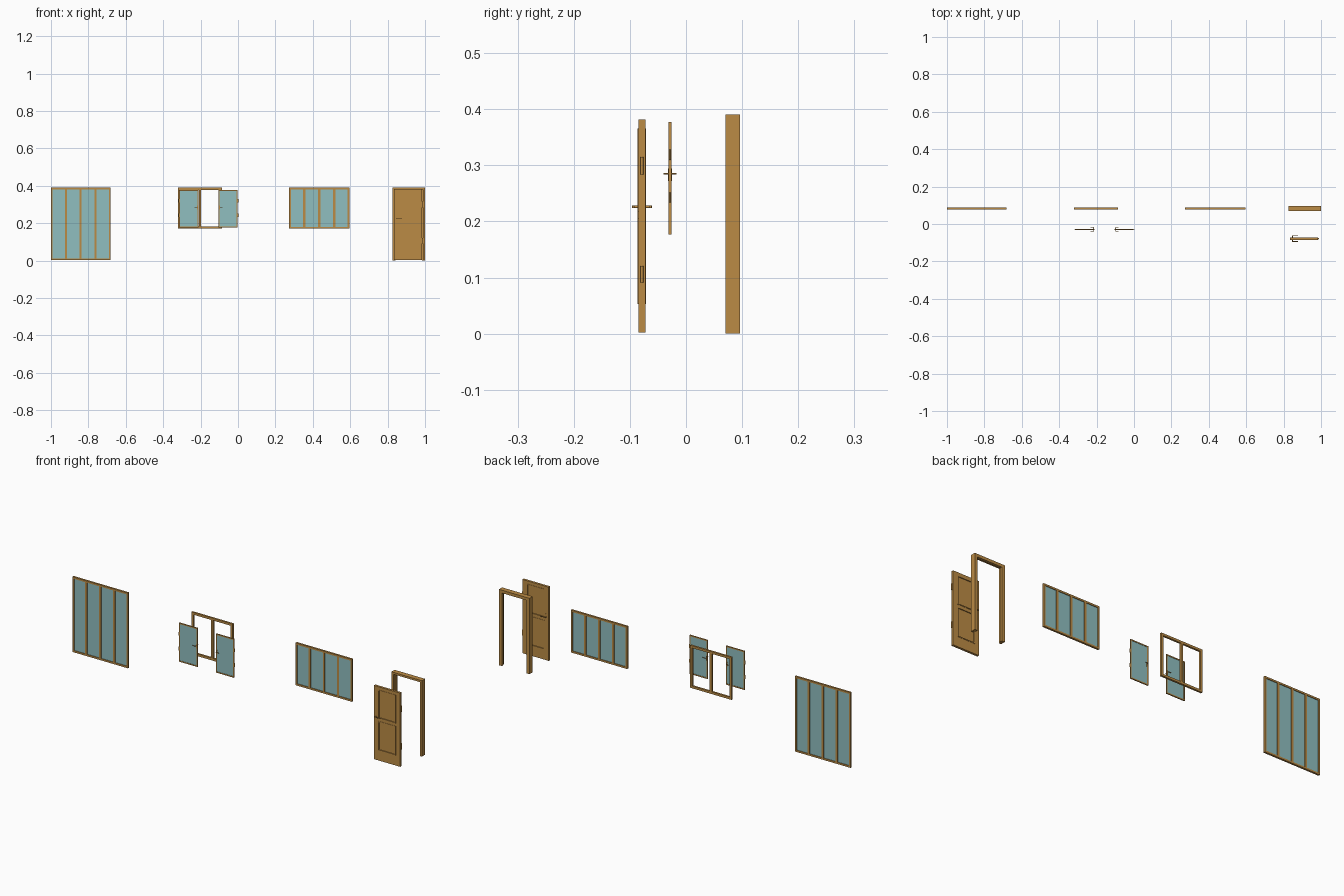
import bpy, bmesh
from mathutils import Vector, Matrix

if "Cube" in bpy.data.objects:
    bpy.data.objects.remove(bpy.data.objects["Cube"])


def material(name, rgb):
    m = bpy.data.materials.new(name)
    m.diffuse_color = (*rgb, 1)
    m.use_nodes = True
    m.node_tree.nodes["Principled BSDF"].inputs["Base Color"].default_value = m.diffuse_color
    return m


WOOD = material("wood", (0.50, 0.26, 0.06))
GLASS = material("glass", (0.28, 0.52, 0.53))


def build(name, boxes, mat, rods=()):
    """One object from boxes (x0,x1,y0,y1,z0,z1) and rods (start, end, radius)."""
    bm = bmesh.new()
    for x0, x1, y0, y1, z0, z1 in boxes:
        mtx = Matrix.Translation(((x0 + x1) / 2, (y0 + y1) / 2, (z0 + z1) / 2))
        mtx = mtx @ Matrix.Diagonal((x1 - x0, y1 - y0, z1 - z0, 1))
        bmesh.ops.create_cube(bm, size=1, matrix=mtx)
    for a, b, r in rods:
        a, b = Vector(a), Vector(b)
        rot = (b - a).to_track_quat('Z', 'Y').to_matrix().to_4x4()
        bmesh.ops.create_cone(bm, cap_ends=True, segments=12, radius1=r, radius2=r,
                              depth=(b - a).length, matrix=Matrix.Translation((a + b) / 2) @ rot)
    me = bpy.data.meshes.new(name)
    bm.to_mesh(me)
    bm.free()
    me.materials.append(mat)
    ob = bpy.data.objects.new(name, me)
    bpy.context.collection.objects.link(ob)
    return ob


def frame_boxes(x0, x1, y0, y1, z0, z1, t, panes=1, mull=0.011):
    """Stiles, rails and evenly spaced mullions."""
    boxes = [(x0, x0 + t, y0, y1, z0, z1), (x1 - t, x1, y0, y1, z0, z1),
             (x0 + t, x1 - t, y0, y1, z0, z0 + t), (x0 + t, x1 - t, y0, y1, z1 - t, z1)]
    for i in range(1, panes):
        c = x0 + (x1 - x0) * i / panes
        boxes.append((c - mull / 2, c + mull / 2, y0, y1, z0 + t, z1 - t))
    return boxes


def fixed_window(name, x0, x1, z0, z1):
    y0, y1, t = 0.078, 0.088, 0.009
    build(name + "_frame", frame_boxes(x0, x1, y0, y1, z0, z1, t, 4), WOOD)
    w = (x1 - x0) / 4
    panes = []
    for i in range(4):
        a = x0 + w * i + (t if i == 0 else 0.0055)
        b = x0 + w * (i + 1) - (t if i == 3 else 0.0055)
        panes.append((a, b, 0.0815, 0.0845, z0 + t, z1 - t))
    build(name + "_glass", panes, GLASS)


def lever(name, x, z, yc, half, reach, direction, r, plate):
    """Lever handle on both faces of a leaf; plate = (width, z0, z1, half depth)."""
    w, p0, p1, pd = plate
    rods = [((x, yc - reach, z), (x, yc + reach, z), r)]
    for s in (-1, 1):
        y = yc + s * (reach - r)
        rods.append(((x - direction * r, y, z), (x + direction * half, y, z), r))
    build(name, [(x - w / 2, x + w / 2, yc - pd, yc + pd, p0, p1)], WOOD, rods)


def hinges(name, x, s, yc, depth, spans):
    """Hinge leaves with round knuckles on the edge of a leaf."""
    boxes = [(min(x, x + s * 0.003), max(x, x + s * 0.003), yc - depth, yc + depth, a, b)
             for a, b in spans]
    rods = [((x + s * 0.003, yc, a), (x + s * 0.003, yc, b), depth * 0.8) for a, b in spans]
    build(name, boxes, WOOD, rods)


# Fixed windows
fixed_window("tall_window", -1.0, -0.682, 0.002, 0.39)
fixed_window("short_window", 0.274, 0.595, 0.171, 0.39)

# Casement window: fixed frame and two separate sashes
build("casement_frame", frame_boxes(-0.321, -0.085, 0.078, 0.088, 0.171, 0.39, 0.0115, 2, 0.012), WOOD)
for side, x0, x1, inner, outer, d in (("left", -0.315, -0.210, -0.216, -0.315, -1),
                                      ("right", -0.104, -0.002, -0.098, -0.002, 1)):
    yc = -0.0285
    build(side + "_sash", frame_boxes(x0, x1, yc - 0.0028, yc + 0.0028, 0.177, 0.377, 0.006), WOOD)
    build(side + "_sash_glass", [(x0 + 0.006, x1 - 0.006, yc - 0.0013, yc + 0.0013, 0.183, 0.371)], GLASS)
    lever(side + "_sash_handle", inner, 0.285, yc, 0.016, 0.0115, d, 0.0015,
          (0.005, 0.272, 0.294, 0.0035))
    hinges(side + "_sash_hinges", outer, d, yc, 0.0018, ((0.234, 0.252), (0.310, 0.328)))

# Door frame with a stop the leaf closes against
X0, X1, T, H = 0.826, 1.0, 0.012, 0.391
Y0, YS, Y1 = 0.070, 0.083, 0.096
build("door_frame", [(X0, X0 + T, Y0, Y1, 0, H), (X1 - T, X1, Y0, Y1, 0, H),
                     (X0 + T, X1 - T, Y0, Y1, H - 0.01, H)], WOOD)
build("door_stop", [(X0 + T, X0 + T + 0.005, YS, Y1, 0, H - 0.01),
                    (X1 - T - 0.005, X1 - T, YS, Y1, 0, H - 0.01),
                    (X0 + T + 0.005, X1 - T - 0.005, YS, Y1, H - 0.015, H - 0.01)], WOOD)

# Door leaf: stiles, rails and recessed panels
L0, L1, P0, P1 = 0.834, 0.984, 0.860, 0.957
D0, D1, YC = -0.0845, -0.0725, -0.0785
panels = ((0.055, 0.203), (0.220, 0.364))
build("door_leaf", [(L0, P0, D0, D1, 0.002, 0.382), (P1, L1, D0, D1, 0.002, 0.382),
                    (P0, P1, D0, D1, 0.002, 0.055), (P0, P1, D0, D1, 0.203, 0.220),
                    (P0, P1, D0, D1, 0.364, 0.382)], WOOD)
build("door_panels", [(P0, P1, YC - 0.003, YC + 0.003, a, b) for a, b in panels], WOOD)

# Thin raised moulding around each panel
moulding = []
for a, b in panels:
    moulding += frame_boxes(P0 - 0.002, P1 + 0.002, D0 - 0.0015, D1 + 0.0015, a - 0.002, b + 0.002, 0.005)
build("door_moulding", moulding, WOOD)

# Door hardware
lever("door_handle", 0.848, 0.226, YC, 0.028, 0.0175, 1, 0.0022, (0.010, 0.195, 0.241, 0.0075))
hinges("door_hinges", L1, 1, YC, 0.0032, ((0.091, 0.121), (0.284, 0.315)))
